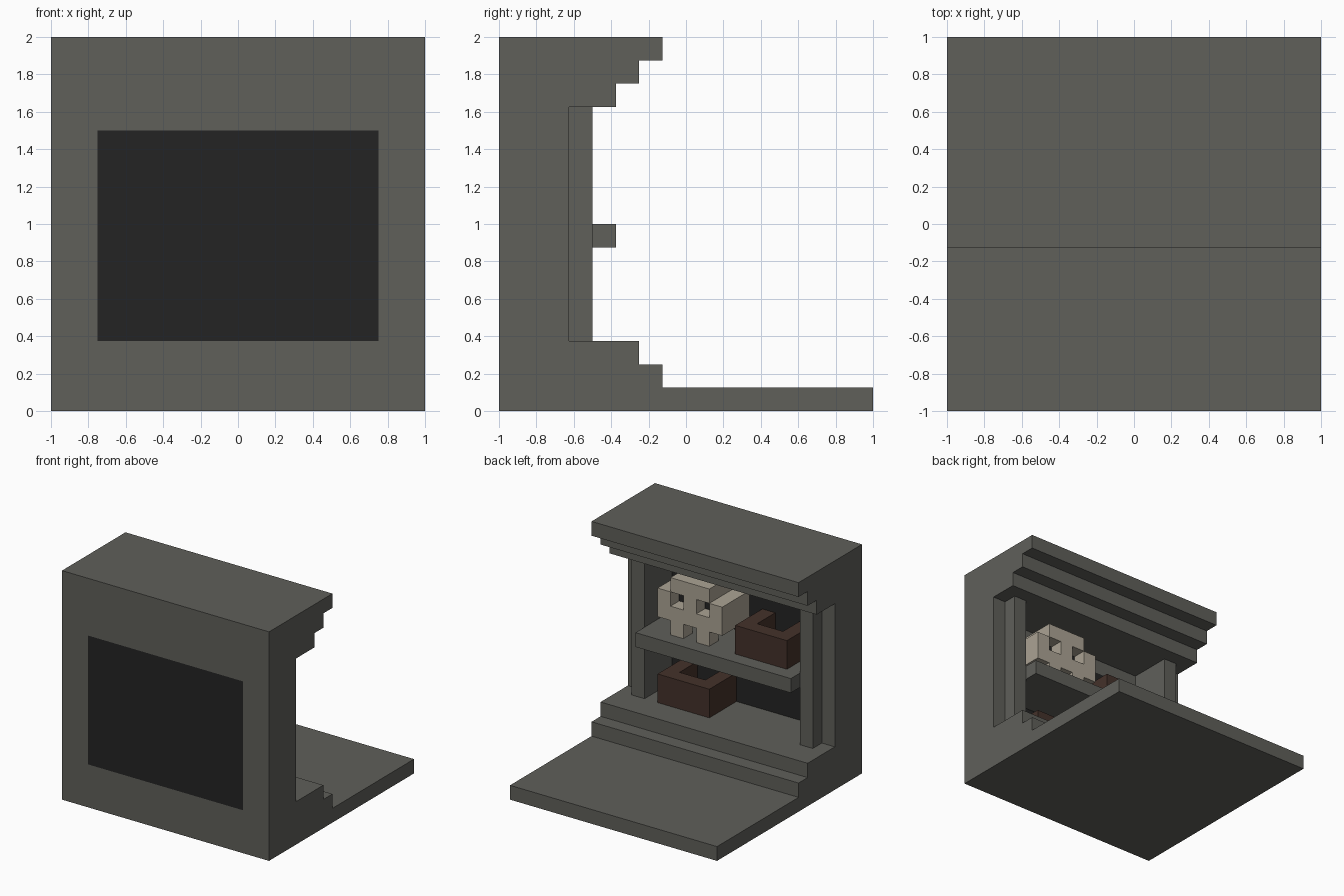
import bpy
import bmesh
from mathutils import Vector

cube = bpy.data.objects.get("Cube")
if cube:
    bpy.data.objects.remove(cube, do_unlink=True)

U = 0.125  # one block unit


def material(name, rgb):
    m = bpy.data.materials.new(name)
    m.use_nodes = True
    m.diffuse_color = (*rgb, 1)
    bsdf = m.node_tree.nodes["Principled BSDF"]
    bsdf.inputs["Base Color"].default_value = (*rgb, 1)
    bsdf.inputs["Roughness"].default_value = 0.9
    return m


STONE = material("grey stone", (0.115, 0.115, 0.102))
BLACK = material("black glass", (0.017, 0.017, 0.017))
BONE = material("pale bone", (0.41, 0.367, 0.296))
BROWN = material("dark brown", (0.058, 0.031, 0.023))


def finish(name, bm, mat):
    bmesh.ops.recalc_face_normals(bm, faces=bm.faces)
    me = bpy.data.meshes.new(name)
    bm.to_mesh(me)
    bm.free()
    me.materials.append(mat)
    ob = bpy.data.objects.new(name, me)
    bpy.context.collection.objects.link(ob)
    return ob


def extrude(bm, vec):
    """Give the flat faces of bm thickness along vec."""
    res = bmesh.ops.extrude_face_region(bm, geom=bm.faces[:], use_keep_orig=True)
    verts = [g for g in res["geom"] if isinstance(g, bmesh.types.BMVert)]
    bmesh.ops.translate(bm, verts=verts, vec=vec)


def box(name, x, y, z, mat):
    bm = bmesh.new()
    bmesh.ops.create_cube(bm, size=1)
    for v in bm.verts:
        for i, (a, b) in enumerate((x, y, z)):
            v.co[i] = a if v.co[i] < 0 else b
    return finish(name, bm, mat)


def side_profile(name, pts, mat):
    """Extrude a (y, z) outline across the full width."""
    bm = bmesh.new()
    bm.faces.new([bm.verts.new((-1, y, z)) for y, z in pts])
    extrude(bm, (2, 0, 0))
    return finish(name, bm, mat)


def block_art(name, rows, origin, right, down, depth, mat):
    """Build a solid from a grid of unit cells marked with #."""
    bm = bmesh.new()
    o, r, d = Vector(origin), Vector(right) * U, Vector(down) * U
    for j, row in enumerate(rows):
        for i, c in enumerate(row):
            if c == "#":
                p = o + r * i + d * j
                bm.faces.new([bm.verts.new(q) for q in (p, p + r, p + r + d, p + d)])
    bmesh.ops.remove_doubles(bm, verts=bm.verts, dist=0.001)
    extrude(bm, depth)
    return finish(name, bm, mat)


# stepped base and stepped roof
side_profile("stepped_base", [(-1, 0), (1, 0), (1, .125), (-.125, .125), (-.125, .25),
                              (-.25, .25), (-.25, .375), (-1, .375)], STONE)
side_profile("stepped_roof", [(-1, 2), (-.125, 2), (-.125, 1.875), (-.25, 1.875), (-.25, 1.75),
                              (-.375, 1.75), (-.375, 1.625), (-1, 1.625)], STONE)

# side walls and pillars
for side, s in (("left", 1), ("right", -1)):
    box(side + "_wall", sorted((s * .75, s)), (-1, -.625), (.375, 1.625), STONE)
    box(side + "_pillar", sorted((s * .75, s * .875)), (-.625, -.5), (.375, 1.625), STONE)

# lintel over the window, window pane, shelf
box("lintel", (-.75, .75), (-1, -.875), (1.5, 1.625), STONE)
box("window_pane", (-.75, .75), (-1, -.875), (.375, 1.5), BLACK)
box("shelf", (-.75, .75), (-.875, -.375), (.875, 1), STONE)

# skull: pierced face in front of a solid head, dark sockets between
X, NX, NY, NZ = (1, 0, 0), (-1, 0, 0), (0, -1, 0), (0, 0, -1)
block_art("skull_face", [".###.", "#.#.#", "#####", ".#.#."],
          (.625, -.5, 1.5), NX, NZ, (0, -.125, 0), BONE)
block_art("skull_head", [".###.", "#####", "#####"],
          (.625, -.625, 1.5), NX, NZ, (0, -.25, 0), BONE)
for side, x in (("left", .375), ("right", .125)):
    box(side + "_eye_socket", (x, x + U), (-.625, -.62), (1.25, 1.375), BLACK)

# brown bins, open towards the window
for name, x, z in (("upper_bin", -.625, 1.25), ("lower_bin", .125, .625)):
    block_art(name, ["####", "#..#", "#..#"], (x, -.5, z), X, NY, (0, 0, -.25), BROWN)
